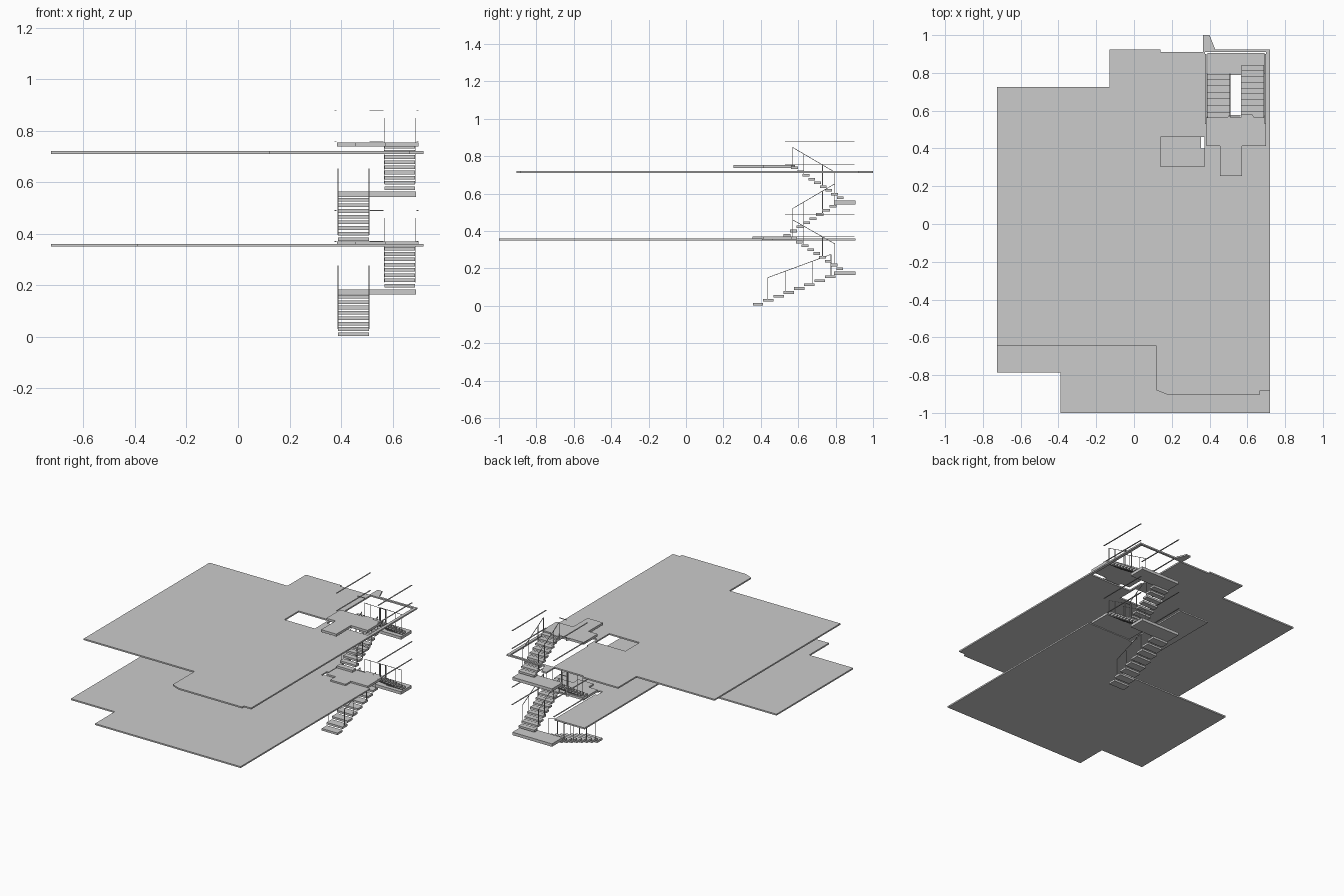
import bpy
from mathutils import Vector

if "Cube" in bpy.data.objects:
    bpy.data.objects.remove(bpy.data.objects["Cube"])


def plate(name, loops, z0, z1):
    """Flat slab from an outline plus optional hole loops."""
    cu = bpy.data.curves.new(name, 'CURVE')
    cu.dimensions = '2D'
    cu.fill_mode = 'BOTH'
    cu.extrude = (z1 - z0) / 2
    for pts in loops:
        sp = cu.splines.new('POLY')
        sp.points.add(len(pts) - 1)
        for p, (x, y) in zip(sp.points, pts):
            p.co = (x, y, 0, 1)
        sp.use_cyclic_u = True
    ob = bpy.data.objects.new(name, cu)
    ob.location.z = (z0 + z1) / 2
    bpy.context.collection.objects.link(ob)
    bpy.ops.object.select_all(action='DESELECT')
    ob.select_set(True)
    bpy.context.view_layer.objects.active = ob
    bpy.ops.object.convert(target='MESH')
    for f in ob.data.polygons:
        f.use_smooth = False
    return ob


BOX_FACES = [(0, 1, 3, 2), (4, 6, 7, 5), (0, 4, 5, 1),
             (2, 3, 7, 6), (0, 2, 6, 4), (1, 5, 7, 3)]


def boxes(name, items):
    """One object made of axis-aligned boxes (x0, x1, y0, y1, z0, z1)."""
    verts, faces = [], []
    for b in items:
        n = len(verts)
        verts += [(x, y, z) for x in b[0:2] for y in b[2:4] for z in b[4:6]]
        faces += [tuple(i + n for i in f) for f in BOX_FACES]
    me = bpy.data.meshes.new(name)
    me.from_pydata(verts, [], faces)
    ob = bpy.data.objects.new(name, me)
    bpy.context.collection.objects.link(ob)
    return ob


def bars(name, segs, r=0.0016):
    """Thin square bars between point pairs lying in a constant-x plane."""
    verts, faces = [], []
    for a, b in segs:
        a, b = Vector(a), Vector(b)
        u = Vector((r, 0, 0))
        v = (b - a).normalized().cross(Vector((1, 0, 0))) * r
        n = len(verts)
        verts += [p + s * u + t * v for p in (a, b) for s in (-1, 1) for t in (-1, 1)]
        faces += [tuple(i + n for i in f) for f in BOX_FACES]
    me = bpy.data.meshes.new(name)
    me.from_pydata(verts, [], faces)
    ob = bpy.data.objects.new(name, me)
    bpy.context.collection.objects.link(ob)
    return ob


# floor slabs
plate("lower_floor", [[(-0.725, -0.785), (-0.39, -0.785), (-0.39, -1.0), (0.72, -1.0),
                       (0.72, 0.41), (0.38, 0.41), (0.38, 0.40), (0.355, 0.40),
                       (0.355, 0.46), (0.37, 0.46), (0.37, 0.905), (0.14, 0.905),
                       (0.14, 0.05), (-0.725, 0.05)]], 0.35, 0.36)
plate("upper_floor", [
    [(-0.725, -0.645), (0.12, -0.645), (0.12, -0.88), (0.18, -0.905), (0.665, -0.905),
     (0.665, -0.885), (0.72, -0.885), (0.72, 0.925), (0.43, 0.925), (0.40, 1.0),
     (0.365, 1.0), (0.365, 0.91), (0.14, 0.91), (0.14, 0.925), (-0.13, 0.925),
     (-0.13, 0.725), (-0.725, 0.725)],
    [(0.385, 0.415), (0.70, 0.415), (0.70, 0.91), (0.375, 0.91), (0.375, 0.53), (0.385, 0.53)],
    [(0.14, 0.305), (0.372, 0.305), (0.372, 0.46), (0.14, 0.46)]], 0.71, 0.72)

LEFT, RIGHT = (0.388, 0.508), (0.568, 0.688)


def flight(name, xs, y0, y1, z0, z1, n, depth):
    """n overlapping treads; y/z are the first and last tread centres."""
    items = []
    for i in range(n):
        t = i / (n - 1)
        y, z = y0 + (y1 - y0) * t, z0 + (z1 - z0) * t
        items.append((*xs, y - depth / 2, y + depth / 2, z - 0.007, z + 0.007))
    boxes(name, items)


# stair flights
flight("flight_1_treads", LEFT, 0.385, 0.77, 0.009, 0.155, 8, 0.056)
flight("flight_2_treads", RIGHT, 0.822, 0.575, 0.198, 0.362, 9, 0.036)
flight("flight_3_treads", LEFT, 0.54, 0.785, 0.378, 0.532, 8, 0.038)
flight("flight_4_treads", RIGHT, 0.825, 0.58, 0.577, 0.738, 9, 0.036)

# half landings
for i, z in enumerate((0.164, 0.543)):
    boxes(f"half_landing_{i + 1}", [(0.388, 0.69, 0.79, 0.905, z, z + 0.02)])

# storey landings with a projecting tongue
for i, (z, tip) in enumerate(((0.354, 0.355), (0.738, 0.255))):
    plate(f"storey_landing_{i + 1}", [[
        (0.385, 0.412), (0.455, 0.412), (0.455, tip), (0.572, tip), (0.572, 0.412),
        (0.70, 0.412), (0.70, 0.565), (0.635, 0.565), (0.625, 0.582), (0.568, 0.582),
        (0.568, 0.567), (0.508, 0.567), (0.508, 0.582), (0.495, 0.565), (0.385, 0.565)]],
        z, z + 0.016)

# sloping handrails with posts: (y, post foot z), rail from start to end
RAILS = [
    (LEFT, (0.435, 0.15), (0.775, 0.275), [(0.435, 0.03), (0.53, 0.07), (0.675, 0.12), (0.775, 0.16)]),
    (RIGHT, (0.57, 0.46), (0.795, 0.332), [(0.57, 0.365), (0.63, 0.325), (0.73, 0.26), (0.795, 0.21)]),
    (LEFT, (0.57, 0.52), (0.795, 0.652), [(0.57, 0.395), (0.63, 0.43), (0.73, 0.495), (0.795, 0.54)]),
    (RIGHT, (0.57, 0.847), (0.795, 0.715), [(0.57, 0.745), (0.63, 0.705), (0.73, 0.64), (0.795, 0.595)]),
]
for k, (xs, a, b, posts) in enumerate(RAILS):
    segs = []
    for x in xs:
        segs.append(((x, *a), (x, *b)))
        for y, z in posts:
            top = a[1] + (b[1] - a[1]) * (y - a[0]) / (b[0] - a[0])
            segs.append(((x, y, z), (x, y, top)))
    bars(f"handrail_{k + 1}", segs)

# level guard rails around the stairwell
for i, zs in enumerate(((0.37, 0.49), (0.757, 0.879))):
    boxes(f"guard_rail_{i + 1}",
          [b for z in zs for b in ((0.375, 0.383, 0.53, 0.9, z - 0.0015, z + 0.0015),
                                   (0.692, 0.70, 0.53, 0.9, z - 0.0015, z + 0.0015),
                                   (0.51, 0.565, 0.57, 0.576, z - 0.0015, z + 0.0015))])
